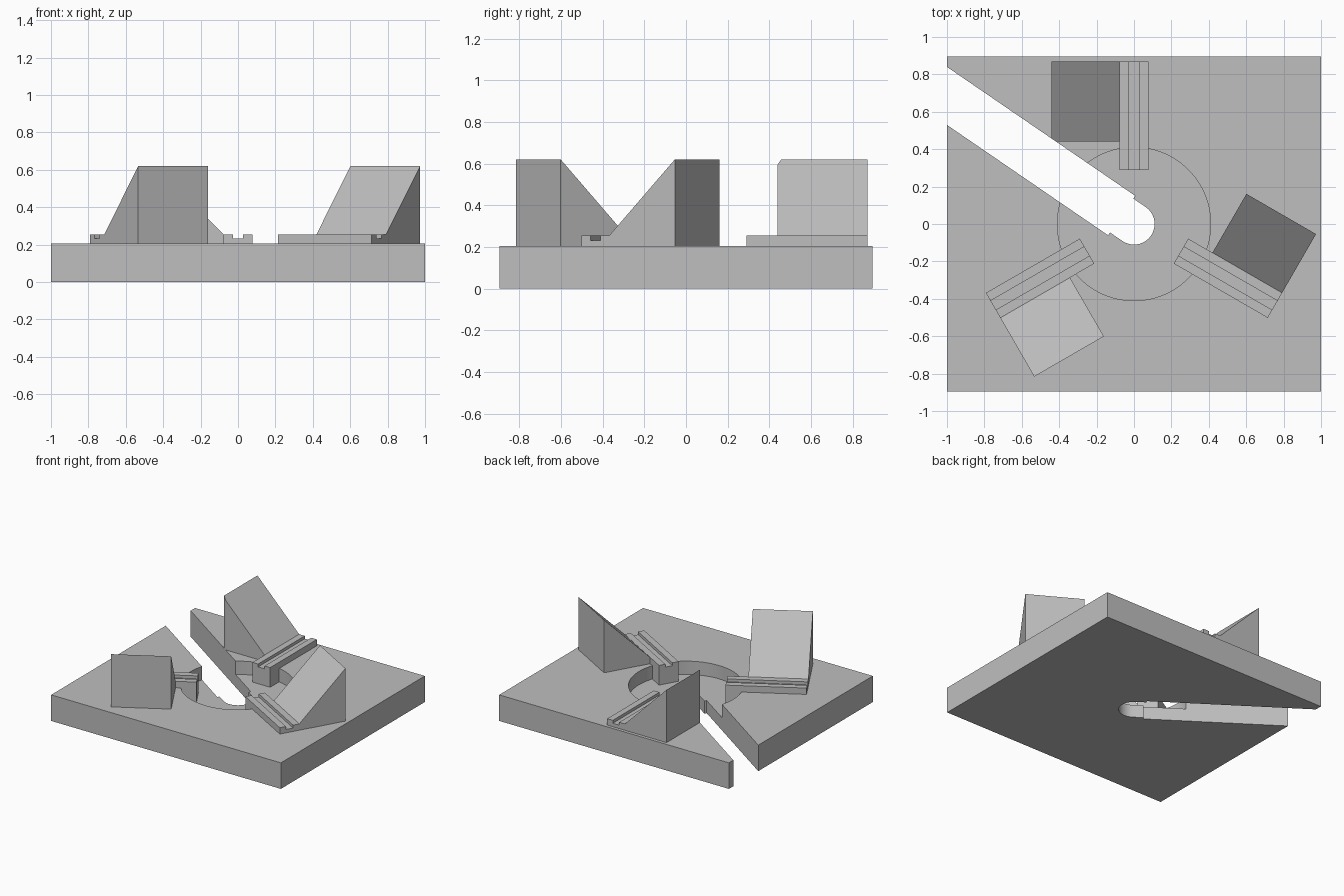
import bpy
import bmesh
from math import cos, sin, pi, radians
from mathutils import Matrix

if "Cube" in bpy.data.objects:
    bpy.data.objects.remove(bpy.data.objects["Cube"], do_unlink=True)

GREY = (0.52, 0.52, 0.52, 1.0)
mat = bpy.data.materials.new("light grey")
mat.use_nodes = True
mat.diffuse_color = GREY
mat.node_tree.nodes["Principled BSDF"].inputs["Base Color"].default_value = GREY

PLATE_TOP = 0.205
FLOOR = 0.1
RAIL_TOP = 0.255


def prism(name, outline, start, end, axis="z", turn=0):
    """Extrude a closed outline along z, or an xz outline along y, then turn it about z."""
    bm = bmesh.new()
    place = (lambda a, b: (a, b, start)) if axis == "z" else (lambda a, b: (a, start, b))
    step = (0, 0, end - start) if axis == "z" else (0, end - start, 0)
    face = bm.faces.new([bm.verts.new(place(a, b)) for a, b in outline])
    new = bmesh.ops.extrude_face_region(bm, geom=[face])["geom"]
    bmesh.ops.translate(bm, vec=step, verts=[v for v in new if isinstance(v, bmesh.types.BMVert)])
    bmesh.ops.recalc_face_normals(bm, faces=bm.faces)
    bm.transform(Matrix.Rotation(radians(turn), 4, "Z"))
    mesh = bpy.data.meshes.new(name)
    bm.to_mesh(mesh)
    bm.free()
    mesh.materials.append(mat)
    obj = bpy.data.objects.new(name, mesh)
    bpy.context.collection.objects.link(obj)
    return obj


def arc(radius, first, last, count):
    return [(radius * cos(first + (last - first) * i / count),
             radius * sin(first + (last - first) * i / count)) for i in range(count + 1)]


def cut(obj, cutter):
    mod = obj.modifiers.new("cut", "BOOLEAN")
    mod.operation = "DIFFERENCE"
    mod.solver = "EXACT"
    mod.object = cutter
    bpy.ops.object.select_all(action="DESELECT")
    obj.select_set(True)
    bpy.context.view_layer.objects.active = obj
    bpy.ops.object.modifier_apply(modifier=mod.name)


# Cutters: round recess, and a round-ended slot that widens by a small step
recess = prism("recess_cutter", arc(0.41, 0, 2 * pi, 96)[:-1], FLOOR, 0.5)
R, W, S = 0.11, 0.128, 0.08
slot_outline = arc(R, pi / 2, 3 * pi / 2, 32) + [
    (S, -R), (S, -W), (2, -W), (2, W), (S, W), (S, R)]
slot = prism("slot_cutter", slot_outline, -0.5, 1, turn=145.6)

# Base plate
plate = prism("base_plate", [(-1, -0.895), (1, -0.895), (1, 0.895), (-1, 0.895)], 0, PLATE_TOP)
cut(plate, recess)
cut(plate, slot)
bpy.ops.object.shade_smooth_by_angle(angle=radians(30))

# Three grooved rails, each with a ramp block beside it
H, G, GROOVE = 0.077, 0.028, 0.232
rail_outline = [(-H, FLOOR), (H, FLOOR), (H, RAIL_TOP), (G, RAIL_TOP),
                (G, GROOVE), (-G, GROOVE), (-G, RAIL_TOP), (-H, RAIL_TOP)]
ramp_outline = [(-0.44, PLATE_TOP), (-H, PLATE_TOP), (-H, RAIL_TOP), (-0.44, 0.62)]
for side, turn in (("back", 0), ("left", -120), ("right", 120)):
    prism(side + "_rail", rail_outline, 0.29, 0.87, "y", turn)
    ramp = prism(side + "_ramp", ramp_outline, 0.44, 0.87, "y", turn)
    if side == "back":
        cut(ramp, slot)

for cutter in (recess, slot):
    bpy.data.objects.remove(cutter, do_unlink=True)
